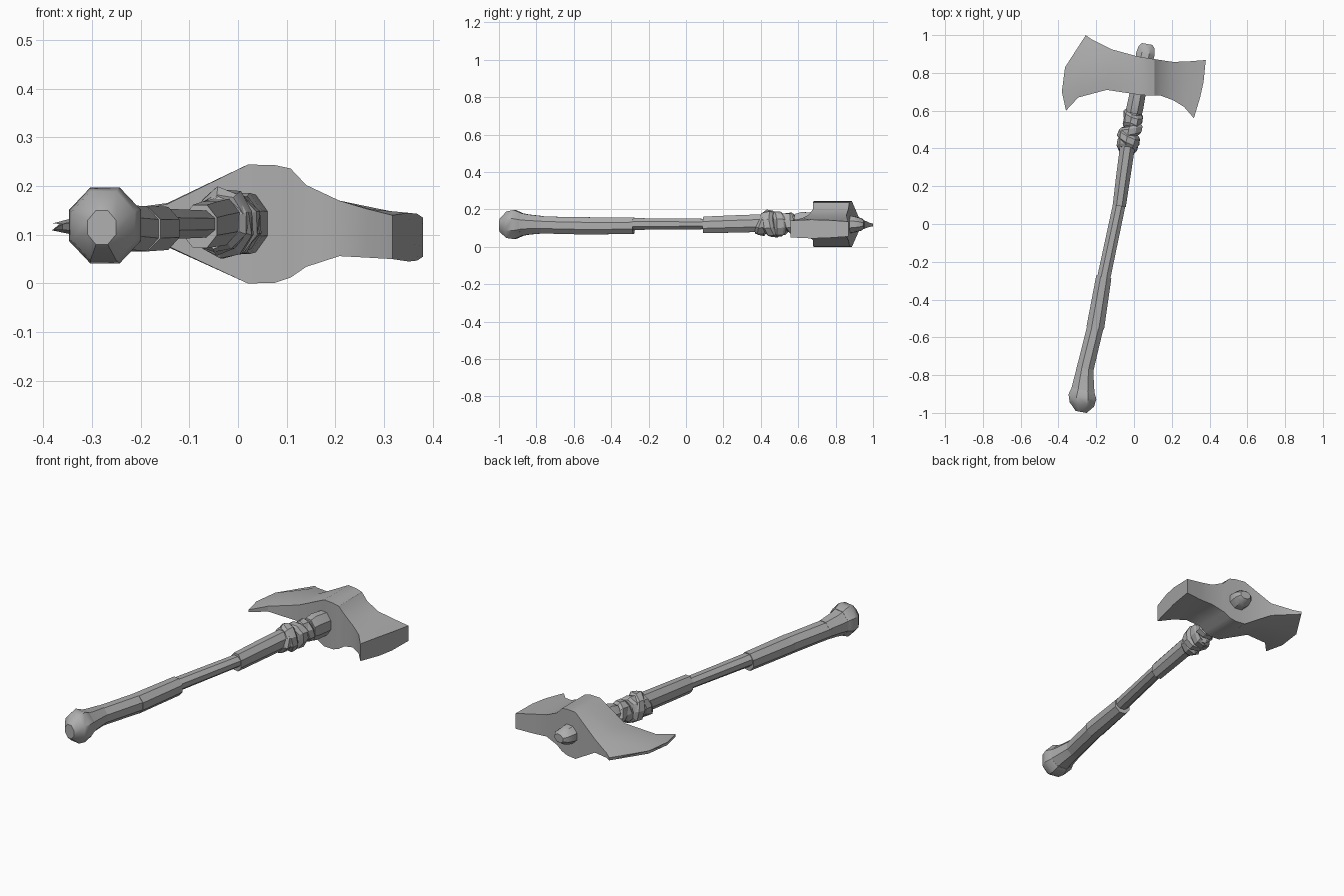
import bpy, bmesh, math, random
from mathutils import Vector

random.seed(4)
ZC = 0.12                                    # height of the haft's centre line
AXIS = Vector((0.18, 0.984, 0))
SIDE = Vector((0.984, -0.18, 0))
UP = Vector((0, 0, 1))

grey = bpy.data.materials.new("plain grey")
grey.diffuse_color = (0.42, 0.42, 0.42, 1)


def loft(name, rings, angle=35):
    """Skin closed rings of points into a capped solid."""
    bm = bmesh.new()
    rows = [[bm.verts.new(p) for p in ring] for ring in rings]
    n = len(rows[0])
    for a, b in zip(rows, rows[1:]):
        for i in range(n):
            j = (i + 1) % n
            bm.faces.new((a[i], a[j], b[j], b[i]))
    bm.faces.new(rows[0][::-1])
    bm.faces.new(rows[-1])
    bmesh.ops.recalc_face_normals(bm, faces=bm.faces)
    mesh = bpy.data.meshes.new(name)
    bm.to_mesh(mesh)
    bm.free()
    mesh.materials.append(grey)
    ob = bpy.data.objects.new(name, mesh)
    bpy.context.collection.objects.link(ob)
    bpy.ops.object.select_all(action='DESELECT')
    ob.select_set(True)
    bpy.context.view_layer.objects.active = ob
    bpy.ops.object.shade_smooth_by_angle(angle=math.radians(angle))
    return ob


def haft_x(y):
    """Centre line of the slightly bent haft."""
    pts = [(-1, -0.28), (-0.78, -0.262), (-0.55, -0.205), (-0.28, -0.16),
           (0.1, -0.077), (0.4, -0.037), (0.95, 0.07)]
    for (y0, x0), (y1, x1) in zip(pts, pts[1:]):
        if y <= y1:
            return x0 + (x1 - x0) * (y - y0) / (y1 - y0)
    return pts[-1][1]


def ring(y, rx, rz, z=ZC, tilt=0.0, phase=0.0, n=8, rough=0.0):
    centre = Vector((haft_x(y), y, z))
    out = []
    for i in range(n):
        a = math.tau * (i + 0.5) / n
        k = 1 + random.uniform(-rough, rough)
        out.append(centre + SIDE * (rx * k * math.cos(a)) + UP * (rz * k * math.sin(a))
                   + AXIS * (tilt * math.sin(a + phase)))
    return out


# Haft: core and overlapping sleeves, each listed as (y, side radius, height radius, z)
parts = {
    "haft_core": [(-0.30, 0.038, 0.034, 0.122), (0.12, 0.036, 0.030, 0.122),
                  (0.45, 0.036, 0.040, 0.125), (0.72, 0.036, 0.05, 0.123)],
    "upper_sleeve": [(0.095, 0.038, 0.048, 0.117), (0.25, 0.041, 0.050, 0.122),
                     (0.42, 0.043, 0.051, 0.127)],
    "middle_sleeve": [(-0.55, 0.051, 0.050, 0.112), (-0.28, 0.044, 0.048, 0.113)],
    "lower_sleeve": [(-0.78, 0.049, 0.049, 0.117), (-0.54, 0.047, 0.050, 0.112)],
    "flared_grip": [(-0.90, 0.071, 0.070, 0.119), (-0.84, 0.060, 0.058, 0.119),
                    (-0.765, 0.048, 0.050, 0.118)],
    "pommel": [(-0.995, 0.032, 0.038, 0.115), (-0.955, 0.071, 0.077, 0.118),
               (-0.915, 0.081, 0.084, 0.119), (-0.88, 0.067, 0.068, 0.119)],
    "collar": [(0.585, 0.046, 0.058, 0.122), (0.62, 0.048, 0.068, 0.123),
               (0.69, 0.046, 0.064, 0.123)],
    "top_knob": [(0.86, 0.05, 0.052, 0.12), (0.90, 0.053, 0.046, 0.12),
                 (0.935, 0.047, 0.036, 0.12), (0.953, 0.03, 0.022, 0.12)],
}
for name, rows in parts.items():
    loft(name, [ring(*row) for row in rows])

# Binding: ragged tilted bands wound below the head
for i in range(5):
    y = 0.415 + i * 0.036
    r = 0.056 + 0.006 * math.sin(i * 1.4)
    state = (-1) ** i
    loft("binding_band_%d" % (i + 1),
         [ring(y + dy, r * k, r * 1.14 * k, 0.124, 0.022 * state, i * 0.9, 9, 0.09)
          for dy, k in ((-0.026, 0.80), (-0.01, 1.02), (0.022, 1.0), (0.036, 0.82))], 20)

# Axe head: stations across x, each (centre z, four (x, y, half thickness) points)
eye = [(0.02, 0.122, 0.122, 0.685, 0.887), (0.075, 0.122, 0.121, 0.68, 0.878),
       (0.108, 0.124, 0.112, 0.68, 0.873), (0.14, 0.118, 0.084, 0.68, 0.868),
       (0.208, 0.113, 0.057, 0.655, 0.858)]
stations = [
    (0.116, [(-0.36, 0.60, 0.006), (-0.382, 0.70, 0.007),
             (-0.365, 0.83, 0.007), (-0.255, 1.0, 0.007)]),
    (0.118, [(-0.295, 0.67, 0.014), (-0.30, 0.73, 0.026),
             (-0.28, 0.86, 0.026), (-0.225, 0.978, 0.012)]),
    (0.12, [(-0.145, 0.71, 0.043), (-0.145, 0.77, 0.045),
            (-0.14, 0.86, 0.045), (-0.12, 0.925, 0.035)]),
]
for x, z, t, lo, hi in eye:
    stations.append((z, [(x, lo + (hi - lo) * k / 3, t) for k in range(4)]))
stations += [
    (0.103, [(0.265, 0.62, 0.050), (0.275, 0.70, 0.046),
             (0.285, 0.78, 0.046), (0.29, 0.861, 0.050)]),
    (0.095, [(0.317, 0.56, 0.045), (0.35, 0.67, 0.050),
             (0.368, 0.75, 0.048), (0.38, 0.868, 0.040)]),
]
loft("axe_head", [[Vector((x, y, z + t)) for x, y, t in pts]
                  + [Vector((x, y, z - t)) for x, y, t in reversed(pts)]
                  for z, pts in stations], 30)
